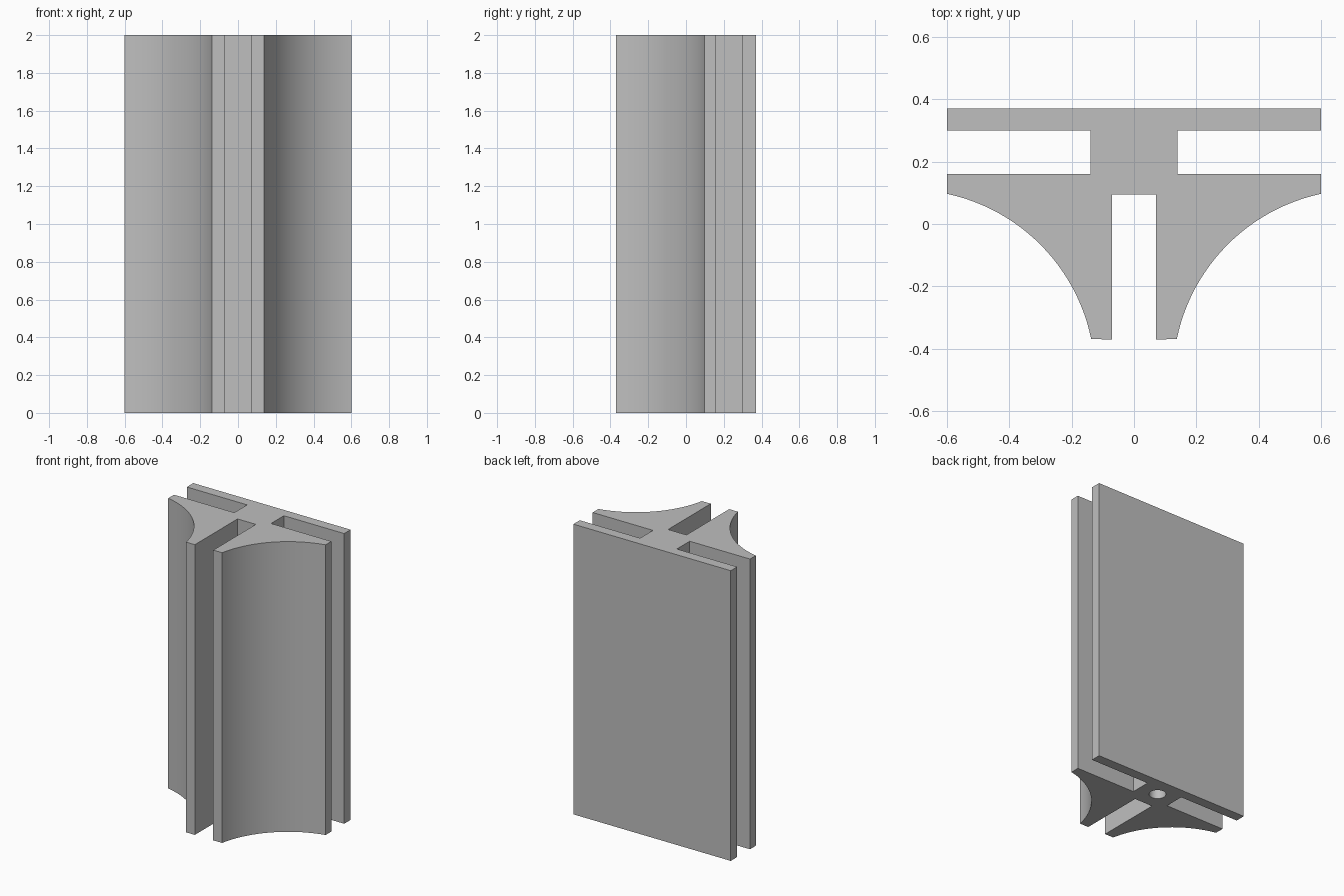
import bpy
import bmesh
import math

cube = bpy.data.objects.get("Cube")
if cube:
    bpy.data.objects.remove(cube, do_unlink=True)

HEIGHT = 2.0
HALF_WIDTH, HALF_DEPTH = 0.6, 0.37
WEB, SLOT = 0.14, 0.07
ARC_X, ARC_Y, ARC_R = 0.725, -0.49, 0.6
ARC_STEPS = 24

# Single grey material
grey = bpy.data.materials.new("grey")
grey.use_nodes = True
colour = (0.52, 0.52, 0.52, 1)
grey.diffuse_color = colour
grey.node_tree.nodes["Principled BSDF"].inputs["Base Color"].default_value = colour

# Half profile: back flange, side groove, wing tip
half = [(HALF_WIDTH, HALF_DEPTH), (HALF_WIDTH, 0.30), (WEB, 0.30),
        (WEB, 0.16), (HALF_WIDTH, 0.16)]

# Concave front curve from wing tip to front leg
start = math.atan2(0.095 - ARC_Y, HALF_WIDTH - ARC_X)
end = math.atan2(-HALF_DEPTH - ARC_Y, WEB - ARC_X)
for i in range(ARC_STEPS + 1):
    a = start + (end - start) * i / ARC_STEPS
    half.append((ARC_X + ARC_R * math.cos(a), ARC_Y + ARC_R * math.sin(a)))

# Front slot, then mirror to the other side
half += [(SLOT, -HALF_DEPTH), (SLOT, 0.095)]
profile = half + [(-x, y) for x, y in reversed(half)]

# Extrude the profile upward
bm = bmesh.new()
base = bm.faces.new([bm.verts.new((x, y, 0)) for x, y in profile])
top = bmesh.ops.extrude_face_region(bm, geom=[base])
bmesh.ops.translate(bm, vec=(0, 0, HEIGHT),
                    verts=[v for v in top["geom"] if isinstance(v, bmesh.types.BMVert)])
bmesh.ops.recalc_face_normals(bm, faces=bm.faces)
mesh = bpy.data.meshes.new("extruded_bar")
bm.to_mesh(mesh)
bm.free()
mesh.materials.append(grey)
bar = bpy.data.objects.new("extruded_bar", mesh)
bpy.context.collection.objects.link(bar)

# Blind round hole in the underside
bpy.ops.mesh.primitive_cylinder_add(vertices=32, radius=0.054, depth=1.0,
                                    location=(0, 0.232, 0))
cutter = bpy.context.object
cutter.name = "hole_cutter"
cutter.hide_render = True
cutter.data.materials.append(grey)
hole = bar.modifiers.new("bottom_hole", "BOOLEAN")
hole.operation = "DIFFERENCE"
hole.solver = "EXACT"
hole.object = cutter

bpy.ops.object.select_all(action="DESELECT")
bar.select_set(True)
bpy.context.view_layer.objects.active = bar
bpy.ops.object.modifier_apply(modifier=hole.name)
bpy.data.objects.remove(cutter, do_unlink=True)
bpy.ops.object.shade_smooth_by_angle(angle=math.radians(20))
